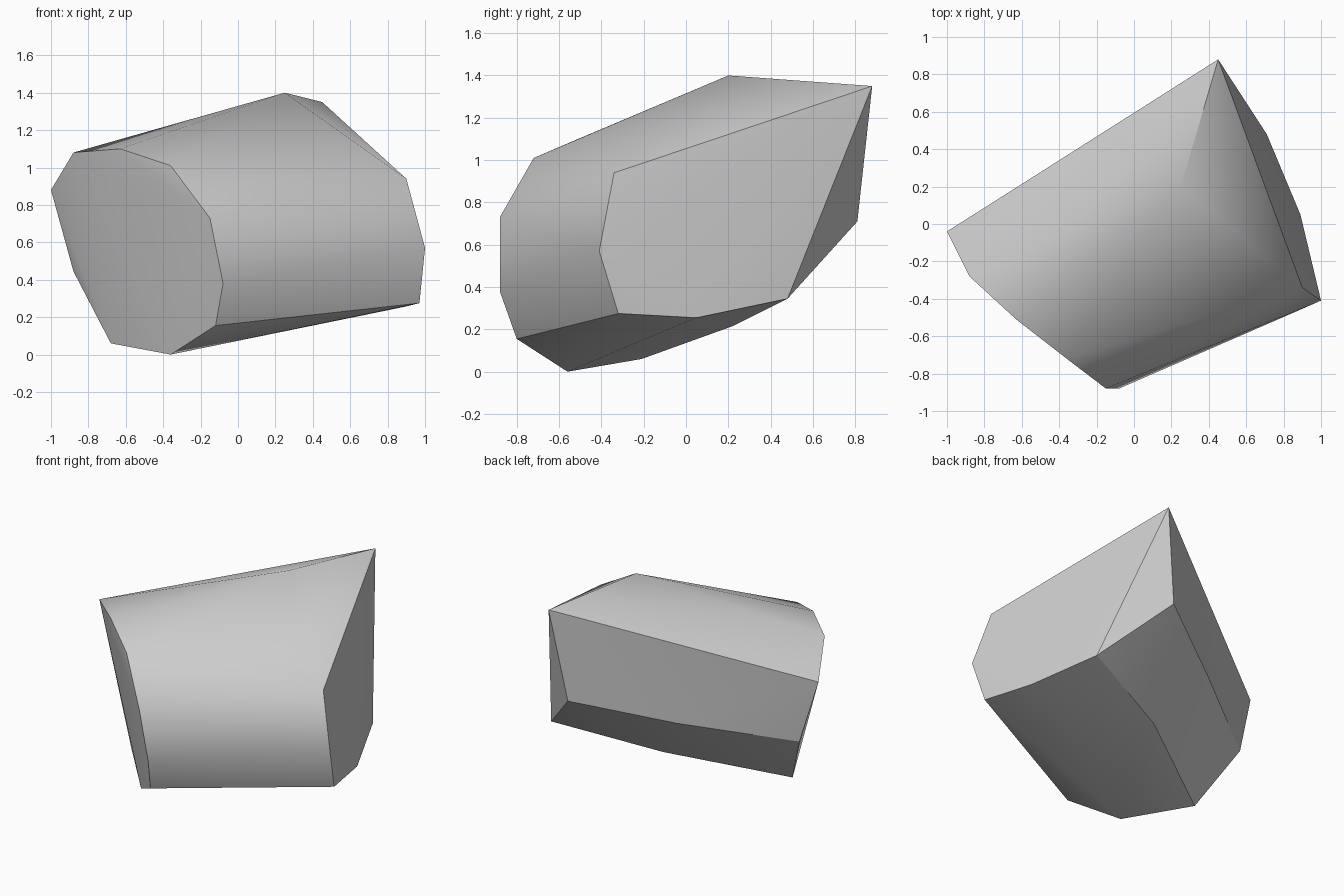
import bpy
import bmesh
from math import radians

cube = bpy.data.objects.get("Cube")
if cube:
    bpy.data.objects.remove(cube, do_unlink=True)


def flat_colour(name, colour):
    material = bpy.data.materials.new(name)
    material.use_nodes = True
    material.diffuse_color = colour
    material.node_tree.nodes["Principled BSDF"].inputs["Base Color"].default_value = colour
    return material


def convex_stone(name, points, material):
    """Wrap a tight faceted skin around the corner points."""
    bm = bmesh.new()
    for point in points:
        bm.verts.new(point)
    hull = bmesh.ops.convex_hull(bm, input=bm.verts[:])
    loose = [v for v in hull["geom_interior"] if isinstance(v, bmesh.types.BMVert)]
    bmesh.ops.delete(bm, geom=loose, context="VERTS")
    bmesh.ops.recalc_face_normals(bm, faces=bm.faces[:])
    mesh = bpy.data.meshes.new(name)
    bm.to_mesh(mesh)
    bm.free()
    mesh.materials.append(material)
    stone = bpy.data.objects.new(name, mesh)
    bpy.context.collection.objects.link(stone)
    return stone


# Ten-sided broken face at the front
front_rim = [
    (-1, -.04, .88), (-.88, -.28, 1.08), (-.63, -.51, 1.1), (-.36, -.72, 1.01),
    (-.15, -.88, .73), (-.08, -.88, .38), (-.12, -.8, .155), (-.36, -.56, 0),
    (-.68, -.21, .06), (-.88, 0, .445),
]

# Slanted face on the left, ending in the tall back corner
left_rim = [
    (.45, .88, 1.35), (.9, -.34, .94), (1, -.41, .57),
    (.97, -.32, .275), (.89, .05, .255), (.71, .48, .345),
]

# Top peak, back corner and the slight bulges along the back edges
ridge = [(.25, .2, 1.4), (.35, .81, .71), (-.24, .44, .57), (.02, .22, .215)]

stone_grey = flat_colour("stone_grey", (.6, .6, .6, 1))
rock = convex_stone("rock", front_rim + left_rim + ridge, stone_grey)

# Soft shading over the rounded sides, crisp broken edges
bpy.ops.object.select_all(action="DESELECT")
rock.select_set(True)
bpy.context.view_layer.objects.active = rock
bpy.ops.object.shade_smooth_by_angle(angle=radians(30))
